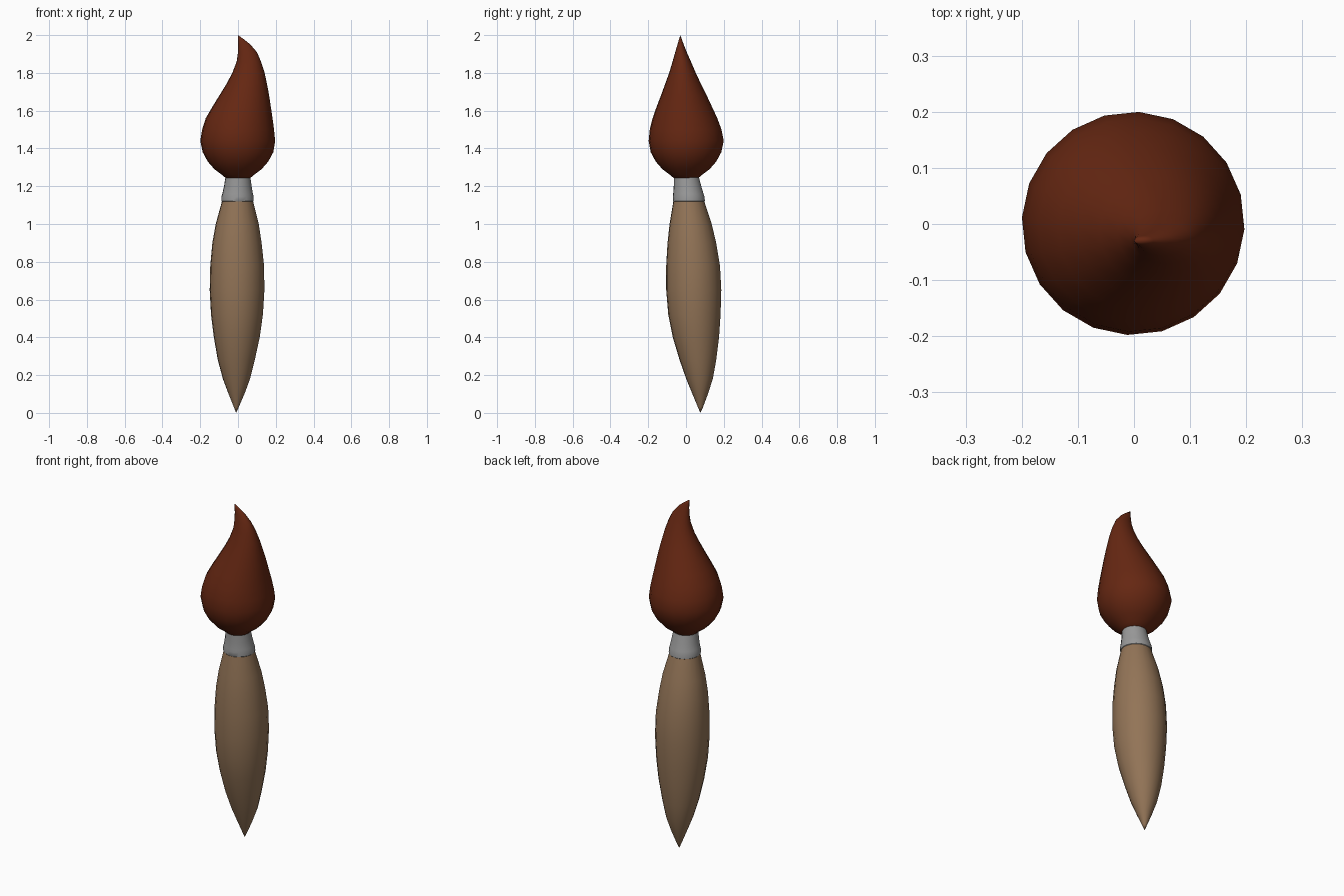
import bpy, bmesh, math


def material(name, rgb):
    m = bpy.data.materials.new(name)
    m.diffuse_color = (*rgb, 1.0)
    return m


def loft(name, rings, sides, mat, sharp=40):
    """Skin a stack of ellipses given as (z, xmin, xmax, ymin, ymax)."""
    bm = bmesh.new()
    loops = []
    for z, x0, x1, y0, y1 in rings:
        cx, cy, rx, ry = (x0 + x1) / 2, (y0 + y1) / 2, (x1 - x0) / 2, (y1 - y0) / 2
        if rx < 1e-6:
            loops.append([bm.verts.new((cx, cy, z))])
            continue
        angles = [math.radians(-3 + 360 * i / sides) for i in range(sides)]
        loops.append([bm.verts.new((cx + rx * math.cos(a), cy + ry * math.sin(a), z))
                      for a in angles])
    for a, b in zip(loops, loops[1:]):
        for i in range(sides):
            j = (i + 1) % sides
            if len(a) == 1:
                bm.faces.new((a[0], b[j], b[i]))
            elif len(b) == 1:
                bm.faces.new((a[i], a[j], b[0]))
            else:
                bm.faces.new((a[i], a[j], b[j], b[i]))
    for end in (loops[0], loops[-1]):
        if len(end) > 1:
            bm.faces.new(end)
    bmesh.ops.recalc_face_normals(bm, faces=bm.faces[:])
    me = bpy.data.meshes.new(name)
    bm.to_mesh(me)
    bm.free()
    me.materials.append(mat)
    ob = bpy.data.objects.new(name, me)
    bpy.context.collection.objects.link(ob)
    bpy.ops.object.select_all(action='DESELECT')
    ob.select_set(True)
    bpy.context.view_layer.objects.active = ob
    bpy.ops.object.shade_smooth_by_angle(angle=math.radians(sharp))
    return ob


bristle = material("russet bristle", (0.13, 0.02, 0.006))
metal = material("grey metal", (0.32, 0.32, 0.32))
wood = material("tan wood", (0.29, 0.175, 0.095))

# Curled bristle head
loft("bristle_head", [
    (1.235, -0.055, 0.055, -0.055, 0.055),
    (1.26, -0.085, 0.085, -0.085, 0.085),
    (1.29, -0.125, 0.125, -0.125, 0.125),
    (1.33, -0.16, 0.16, -0.16, 0.16),
    (1.38, -0.187, 0.187, -0.187, 0.187),
    (1.44, -0.20, 0.197, -0.198, 0.20),
    (1.50, -0.19, 0.191, -0.192, 0.188),
    (1.56, -0.171, 0.183, -0.177, 0.166),
    (1.62, -0.136, 0.174, -0.156, 0.138),
    (1.68, -0.099, 0.165, -0.133, 0.11),
    (1.74, -0.062, 0.154, -0.111, 0.08),
    (1.80, -0.03, 0.141, -0.089, 0.052),
    (1.86, -0.007, 0.122, -0.071, 0.026),
    (1.91, 0.0, 0.10, -0.057, 0.004),
    (1.95, 0.001, 0.066, -0.045, -0.012),
    (1.975, 0.0, 0.035, -0.038, -0.021),
    (2.0, 0.0, 0.0, -0.03, -0.03)], 20, bristle, 60)

# Metal collar
loft("ferrule", [
    (1.115, -0.08, 0.076, -0.064, 0.093),
    (1.122, -0.088, 0.083, -0.07, 0.10),
    (1.145, -0.088, 0.083, -0.07, 0.098),
    (1.16, -0.083, 0.079, -0.068, 0.093),
    (1.20, -0.074, 0.072, -0.065, 0.081),
    (1.245, -0.067, 0.066, -0.064, 0.069)], 20, metal)

# Slightly leaning wooden handle
loft("handle", [
    (0.0, -0.01, -0.01, 0.076, 0.076),
    (0.03, -0.022, 0.004, 0.063, 0.09),
    (0.10, -0.05, 0.034, 0.034, 0.116),
    (0.18, -0.08, 0.064, 0.001, 0.142),
    (0.28, -0.107, 0.089, -0.034, 0.16),
    (0.40, -0.128, 0.115, -0.07, 0.175),
    (0.52, -0.143, 0.132, -0.094, 0.183),
    (0.65, -0.15, 0.14, -0.105, 0.187),
    (0.78, -0.147, 0.138, -0.105, 0.18),
    (0.90, -0.136, 0.125, -0.098, 0.16),
    (1.00, -0.118, 0.11, -0.087, 0.136),
    (1.12, -0.085, 0.08, -0.067, 0.097)], 20, wood)
